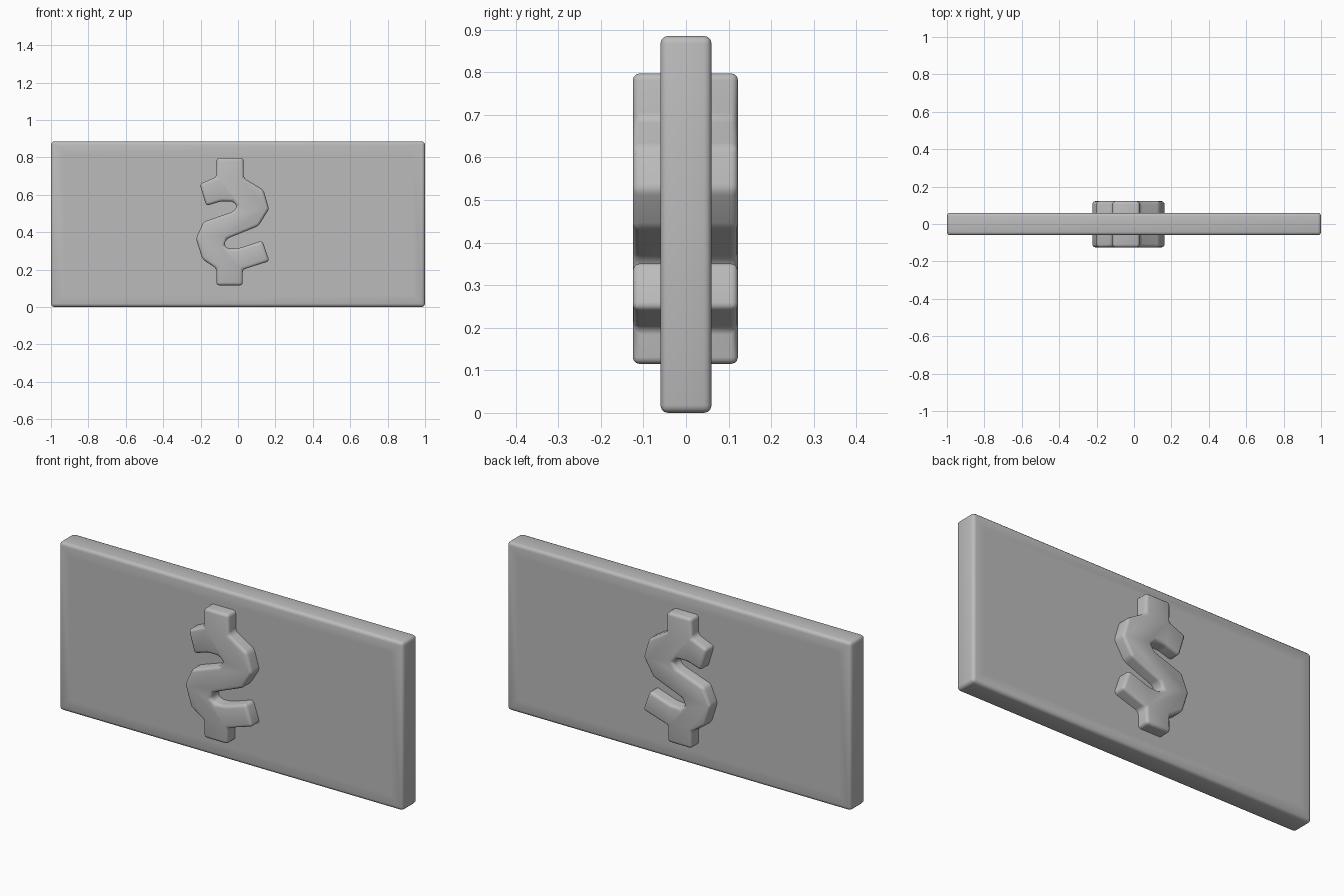
import bpy
import bmesh
import math

cube = bpy.data.objects.get("Cube")
if cube:
    bpy.data.objects.remove(cube, do_unlink=True)

COLOUR = (0.5, 0.5, 0.5, 1.0)
grey = bpy.data.materials.new("plain grey")
grey.use_nodes = True
grey.diffuse_color = COLOUR
grey.node_tree.nodes["Principled BSDF"].inputs["Base Color"].default_value = COLOUR


def extruded_part(name, outline, y_front, y_back, bevel, inset):
    """Extrude an x-z outline along y, round its edges and smooth it."""
    bm = bmesh.new()
    face = bm.faces.new([bm.verts.new((x, y_front, z)) for x, z in outline])
    extruded = bmesh.ops.extrude_face_region(bm, geom=[face], use_keep_orig=True)
    moved = [v for v in extruded["geom"] if isinstance(v, bmesh.types.BMVert)]
    bmesh.ops.translate(bm, verts=moved, vec=(0, y_back - y_front, 0))
    bmesh.ops.recalc_face_normals(bm, faces=bm.faces)
    bmesh.ops.bevel(bm, geom=list(bm.edges), offset=bevel, segments=3,
                    profile=0.5, affect='EDGES', clamp_overlap=True)
    # a border loop keeps the soft shading close to the rim
    if inset:
        broad = [f for f in bm.faces if abs(f.normal.y) > 0.99 and f.calc_area() > 0.1]
        bmesh.ops.inset_individual(bm, faces=broad, thickness=inset)
    mesh = bpy.data.meshes.new(name)
    bm.to_mesh(mesh)
    bm.free()
    mesh.materials.append(grey)
    obj = bpy.data.objects.new(name, mesh)
    bpy.context.collection.objects.link(obj)
    bpy.ops.object.select_all(action='DESELECT')
    obj.select_set(True)
    bpy.context.view_layer.objects.active = obj
    bpy.ops.object.shade_smooth_by_angle(angle=math.radians(60))
    return obj


# Flat rectangular slab
extruded_part("slab", [(-1, 0), (1, 0), (1, 0.885), (-1, 0.885)],
              -0.06, 0.06, 0.018, 0.07)

# Raised emblem passing through the slab
emblem = [
    (-0.115, 0.797), (0.03, 0.797), (0.03, 0.69), (0.136, 0.626),
    (0.166, 0.524), (0.11, 0.433), (-0.06, 0.365), (-0.075, 0.33),
    (-0.05, 0.31), (0.01, 0.315), (0.13, 0.355), (0.168, 0.245),
    (0.025, 0.2), (0.025, 0.115), (-0.115, 0.115), (-0.115, 0.205),
    (-0.19, 0.255), (-0.225, 0.365), (-0.185, 0.455), (-0.025, 0.51),
    (-0.004, 0.54), (-0.03, 0.565), (-0.09, 0.565), (-0.17, 0.54),
    (-0.205, 0.658), (-0.115, 0.695),
]
extruded_part("raised_emblem", emblem, -0.125, 0.122, 0.018, 0)
